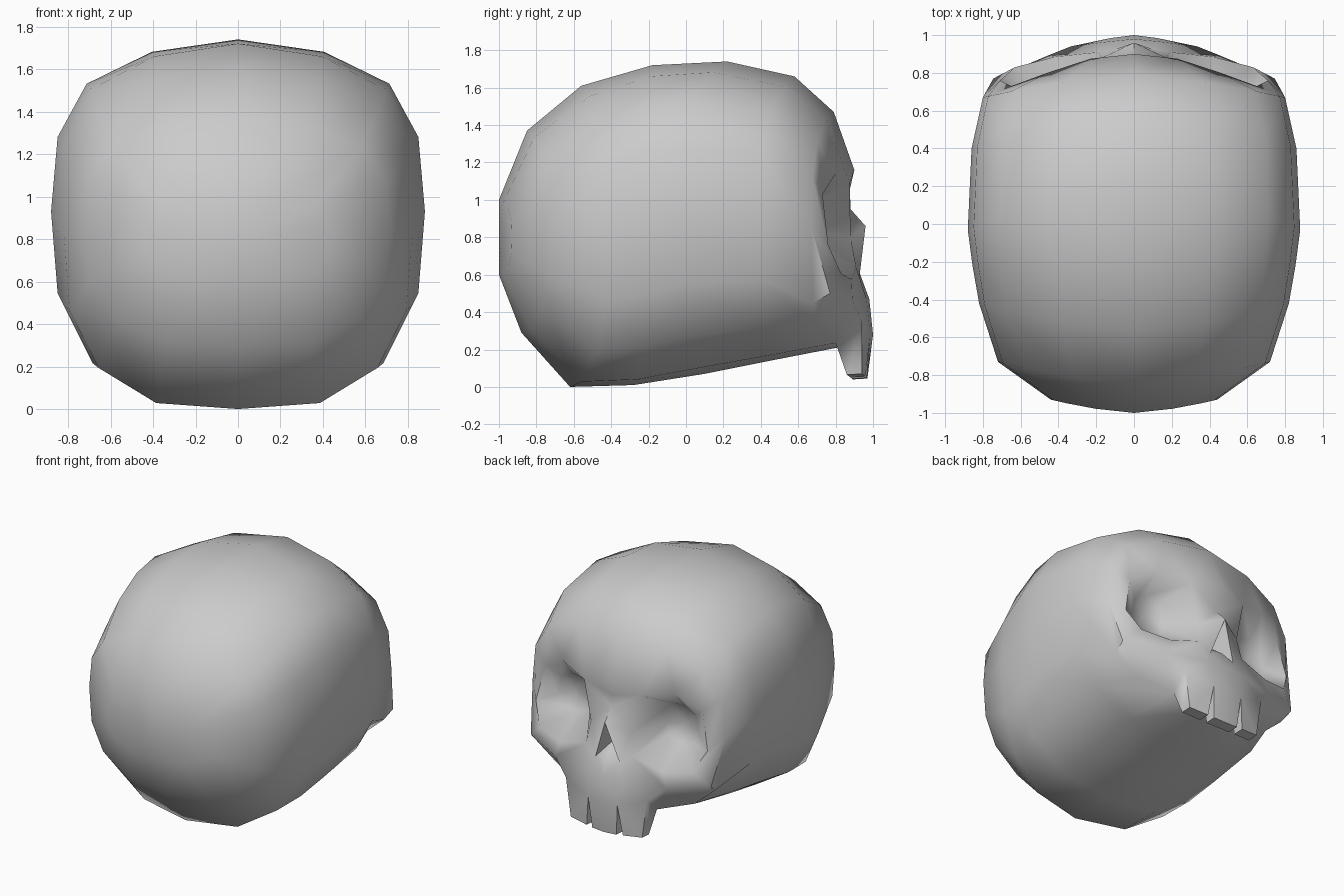
import bpy, bmesh, math
from mathutils import Vector

cube = bpy.data.objects.get("Cube")
if cube:
    bpy.data.objects.remove(cube, do_unlink=True)

bone = bpy.data.materials.new("bone_grey")
bone.use_nodes = True
grey = (0.6, 0.6, 0.6, 1)
bone.diffuse_color = grey
bone.node_tree.nodes["Principled BSDF"].inputs["Base Color"].default_value = grey

bm = bmesh.new()
V = {}


def face(names):
    bm.faces.new([V[n] for n in names.split()])


# Cranium: half rings from back to front, as top (y, z), side (y, x), bottom (y, z)
rings = [
    ((-1, 1.0), (-.93, .44), (-1, .6)),
    ((-.85, 1.37), (-.73, .72), (-.88, .29)),
    ((-.56, 1.61), (-.42, .82), (-.62, 0)),
    ((-.18, 1.72), (-.22, .855), (-.28, .01)),
    ((.22, 1.74), (-.03, .88), (.1, .07)),
    ((.58, 1.66), (.4, .86), (.45, .14)),
    ((.79, 1.47), (.67, .8), (.81, .21)),
]
# Rounded cross-section, from crown to base, within a unit box
section = [(0, 1), (.46, .93), (.81, .75), (.965, .45), (1, .03),
           (.965, -.43), (.8, -.76), (.47, -.965), (0, -1)]


def half_ring(top, side, bottom):
    verts = []
    mid, half = (top[1] + bottom[1]) / 2, (top[1] - bottom[1]) / 2
    for sx, sz in section:
        end = top if sz > 0 else bottom
        y = end[0] + (side[0] - end[0]) * sx ** 1.5
        verts.append(bm.verts.new((side[1] * sx, y, mid + half * sz)))
    return verts


loops = [half_ring(*r) for r in rings]
pole = bm.verts.new((0, -1, .8))
for i in range(8):
    bm.faces.new((pole, loops[0][i], loops[0][i + 1]))
    for a, b in zip(loops, loops[1:]):
        bm.faces.new((a[i], b[i], b[i + 1], a[i + 1]))
for i, v in enumerate(loops[-1]):
    V[f"k{i}"] = v

# Recess the last ring under the cheekbones
V["k5"].co = (.73, .68, .45)
V["k6"].co = (.57, .71, .31)
V["k7"].co = (.32, .8, .235)

# Facial landmarks of one half
points = {
    "brow": (0, .9, 1.16), "bridge": (0, .87, 1.03), "nasal": (0, .88, .95),
    "tip": (0, .96, .86), "hole_mid": (0, .93, .605), "hole_side": (.1, .925, .57),
    "hole_deep": (0, .8, .7),
    "s1": (.23, .875, 1.09), "s2": (.46, .8, 1.14), "s3": (.65, .73, 1.03),
    "s4": (.71, .76, .76), "s5": (.63, .83, .605), "s6": (.42, .885, .575),
    "s7": (.19, .91, .64), "s8": (.17, .88, .8),
    "cheek": (.745, .77, .5), "cheek_in": (.46, .89, .46), "jaw_side": (.335, .94, .35),
    "lip": (0, .98, .47), "lip_side": (.14, .965, .47),
    "gum": (0, 1, .28), "notch": (.12, .985, .28), "notch_back": (.12, .87, .26),
}
for name, co in points.items():
    V[name] = bm.verts.new(co)

# Tooth tips, front and back
tips = {"t0": (0, .97, .045), "t1": (.1, .965, .05), "t2": (.15, .96, .055), "t3": (.295, .94, .07)}
for name, co in tips.items():
    V[name] = bm.verts.new(co)
    V[name + "b"] = bm.verts.new((co[0], co[1] - .08, co[2] - .005))

# Brow, nose, cheeks and jaw
for names in (
    "k0 k1 s1 brow", "k1 k2 s2 s1", "k2 k3 s3 s2", "k3 k4 s4 s3", "k4 cheek s5 s4",
    "k4 k5 cheek", "cheek cheek_in s6 s5", "cheek_in lip_side s7 s6",
    "cheek_in jaw_side lip_side", "lip_side hole_side s7",
    "lip hole_mid hole_side lip_side", "brow s1 bridge", "s1 s8 nasal bridge",
    "s8 tip nasal", "s8 s7 hole_side tip",
    "tip hole_side hole_deep", "hole_side hole_mid hole_deep",
    "cheek k5 k6 cheek_in", "cheek_in k6 k7 jaw_side",
    "lip lip_side notch gum", "lip_side jaw_side notch",
):
    face(names)

# Teeth with notches between them
for names in (
    "gum notch t1 t0", "notch jaw_side t3 t2", "jaw_side k7 t3b t3",
    "notch notch_back t1b t1", "notch t2 t2b notch_back",
    "t1 t1b t0b t0", "t2 t3 t3b t2b",
    "t0b t1b notch_back k8", "t2b t3b k7 notch_back", "notch_back k7 k8",
):
    face(names)

# Eye socket: rim narrowing into a shallow bowl
rim = [V[f"s{i}"] for i in range(1, 9)]
centre = Vector((.46, .64, .86))
deep = []
for v in rim:
    p = centre.lerp(v.co, .5)
    p.y = .67
    deep.append(bm.verts.new(p))
bottom = bm.verts.new(centre)
for i in range(8):
    j = (i + 1) % 8
    bm.faces.new((rim[i], rim[j], deep[j], deep[i]))
    bm.faces.new((deep[i], deep[j], bottom))

# Mirror to the other half
bmesh.ops.mirror(bm, geom=bm.verts[:] + bm.edges[:] + bm.faces[:], axis='X', merge_dist=.0005)
bmesh.ops.remove_doubles(bm, verts=bm.verts[:], dist=.0005)
bmesh.ops.recalc_face_normals(bm, faces=bm.faces[:])

mesh = bpy.data.meshes.new("skull")
bm.to_mesh(mesh)
bm.free()
mesh.materials.append(bone)
skull = bpy.data.objects.new("skull", mesh)
bpy.context.collection.objects.link(skull)
bpy.ops.object.select_all(action='DESELECT')
skull.select_set(True)
bpy.context.view_layer.objects.active = skull
bpy.ops.object.shade_smooth_by_angle(angle=math.radians(58))
